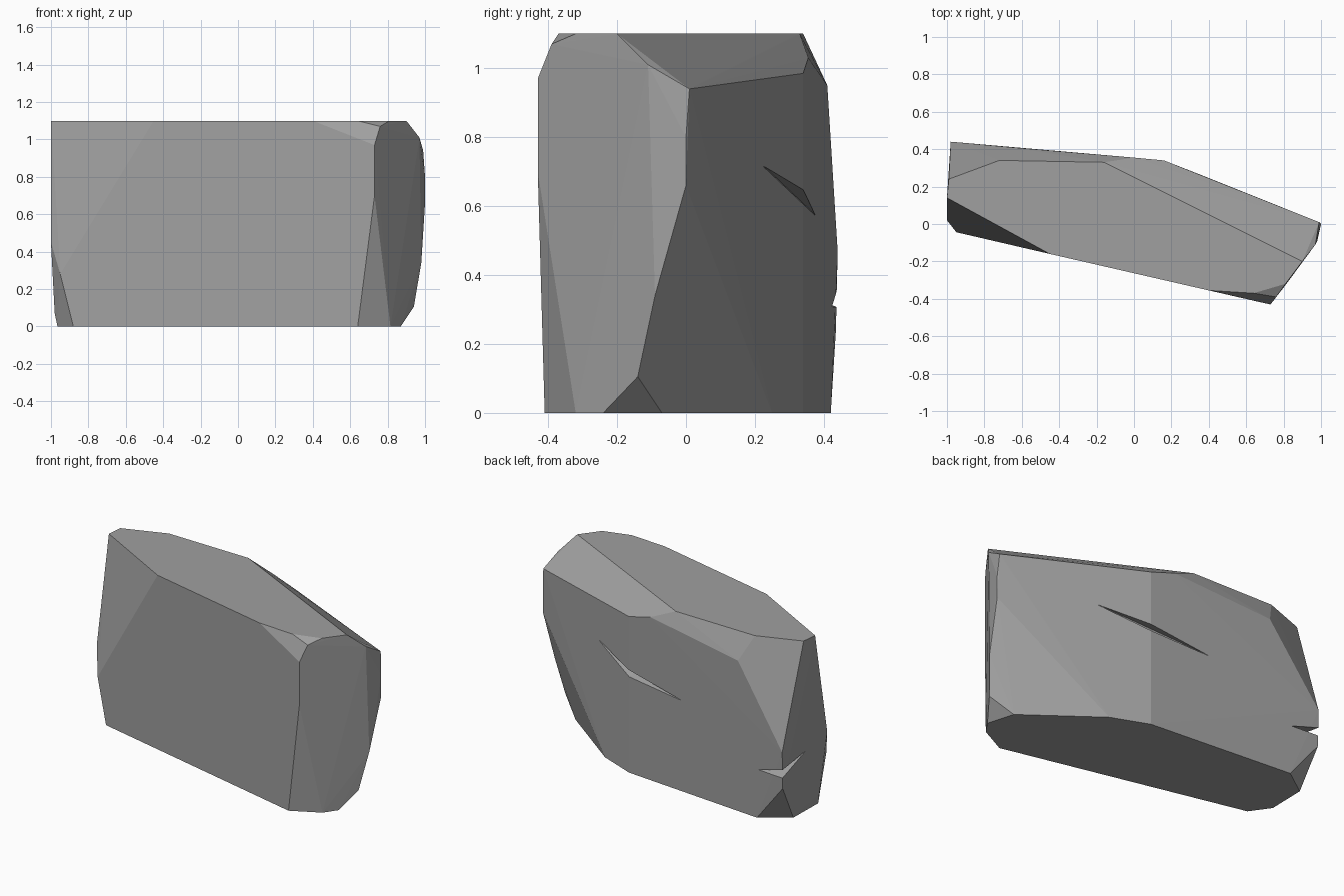
import bpy, bmesh

default_cube = bpy.data.objects.get("Cube")
if default_cube:
    bpy.data.objects.remove(default_cube, do_unlink=True)

# Single stone colour
stone = bpy.data.materials.new("stone_grey")
stone.use_nodes = True
grey = (0.35, 0.35, 0.35, 1)
stone.diffuse_color = grey
principled = stone.node_tree.nodes["Principled BSDF"]
principled.inputs["Base Color"].default_value = grey
principled.inputs["Roughness"].default_value = 0.9


def hull_object(name, points):
    """Make a faceted solid wrapped tightly around the given points."""
    mesh = bpy.data.meshes.new(name)
    bm = bmesh.new()
    for point in points:
        bm.verts.new(point)
    result = bmesh.ops.convex_hull(bm, input=bm.verts[:], use_existing_faces=False)
    leftovers = set(result["geom_interior"]) | set(result["geom_unused"])
    loose = [item for item in leftovers if isinstance(item, bmesh.types.BMVert)]
    bmesh.ops.delete(bm, geom=loose, context="VERTS")
    bmesh.ops.recalc_face_normals(bm, faces=bm.faces[:])
    bm.to_mesh(mesh)
    bm.free()
    mesh.materials.append(stone)
    obj = bpy.data.objects.new(name, mesh)
    bpy.context.collection.objects.link(obj)
    return obj


def at_height(z, outline):
    return [(x, y, z) for x, y in outline]


# Flat top and base outlines
top = at_height(1.1, [(-1, .14), (-.99, .24), (-.72, .34), (-.16, .33), (.9, -.2),
                      (.81, -.32), (.64, -.37), (.4, -.355), (-.45, -.16)])
base = at_height(0, [(-.88, -.06), (-.965, .06), (-.96, .3), (-.79, .42), (.16, .34),
                     (.39, .25), (.82, -.07), (.87, -.24), (.815, -.32), (.64, -.41)])

# Chipped corners and ridges between them
left_end = [(1, 0, .8), (1, 0, .66), (.99, .01, .94), (.98, -.045, .97),
            (.97, -.11, 1.01), (.98, -.09, .34), (.94, -.14, .105)]
front_corner = [(.73, -.43, .97), (.73, -.43, .7), (.76, -.39, 1.07)]
right_end = [(-1, .02, .45), (-.95, -.044, .28), (-.98, .07, .07),
             (-.98, .44, .47), (-.98, .435, .24)]
back_ridge = [(-.65, .41, .95), (0, .355, 1.03), (.16, .34, .985)]

rock = hull_object("rock", top + base + left_end + front_corner + right_end + back_ridge)

# Thin wedge-shaped cracks: two tips, upper and lower lips, and the inner point
cracks = {
    "back_crack": [(.47, .222, .72), (-.25, .38, .57), (.165, .36, .645),
                   (.165, .36, .6), (.14, .27, .625)],
    "corner_crack": [(-.79, .43, .305), (-.99, .22, .4), (-1, .455, .36),
                     (-1, .455, .3), (-.91, .37, .335)],
}
for name, points in cracks.items():
    cutter = hull_object(name + "_cutter", points)
    cutter.hide_render = True
    cutter.hide_set(True)
    cutter.display_type = "WIRE"
    cut = rock.modifiers.new(name, "BOOLEAN")
    cut.operation = "DIFFERENCE"
    cut.solver = "EXACT"
    cut.object = cutter
